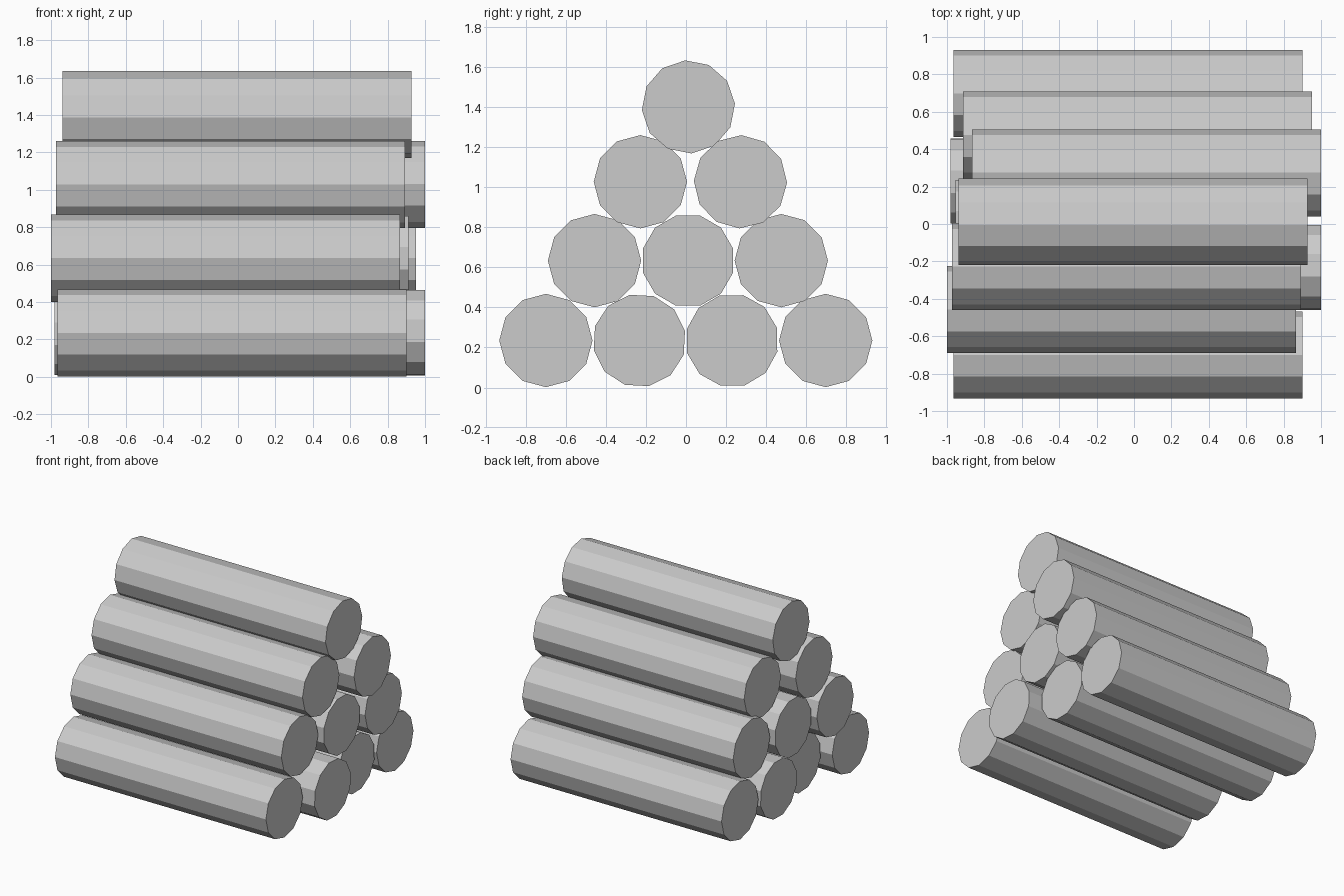
import bpy
import bmesh
from math import radians
from mathutils import Matrix

if "Cube" in bpy.data.objects:
    bpy.data.objects.remove(bpy.data.objects["Cube"])

R = 0.233        # log radius
LENGTH = 1.866   # log length
SIDES = 12


def add_log(name, x, y, z, roll):
    """Lay a 12-sided log along x; roll turns it about its own axis."""
    place = (Matrix.Translation((x, y, z))
             @ Matrix.Rotation(radians(roll), 4, 'X')
             @ Matrix.Rotation(radians(90), 4, 'Y'))
    bm = bmesh.new()
    bmesh.ops.create_cone(bm, cap_ends=True, segments=SIDES, radius1=R,
                          radius2=R, depth=LENGTH, matrix=place)
    mesh = bpy.data.meshes.new(name)
    bm.to_mesh(mesh)
    bm.free()
    bpy.context.collection.objects.link(bpy.data.objects.new(name, mesh))


# Rows from the ground up: height, then (x shift, y, roll) of each log
rows = [
    (0.235, [(-0.033, -0.70, 0), (0.067, -0.233, 12), (-0.047, 0.23, 16), (-0.033, 0.698, 0)]),
    (0.634, [(-0.067, -0.457, 0), (-0.022, 0.01, 15), (0.02, 0.476, 0)]),
    (1.028, [(-0.04, -0.228, 0), (0.066, 0.272, -1)]),
    (1.402, [(-0.005, 0.012, 4)]),
]

for r, (z, logs) in enumerate(rows, 1):
    for i, (x, y, roll) in enumerate(logs, 1):
        add_log(f"log_row{r}_{i}", x, y, z, roll)
